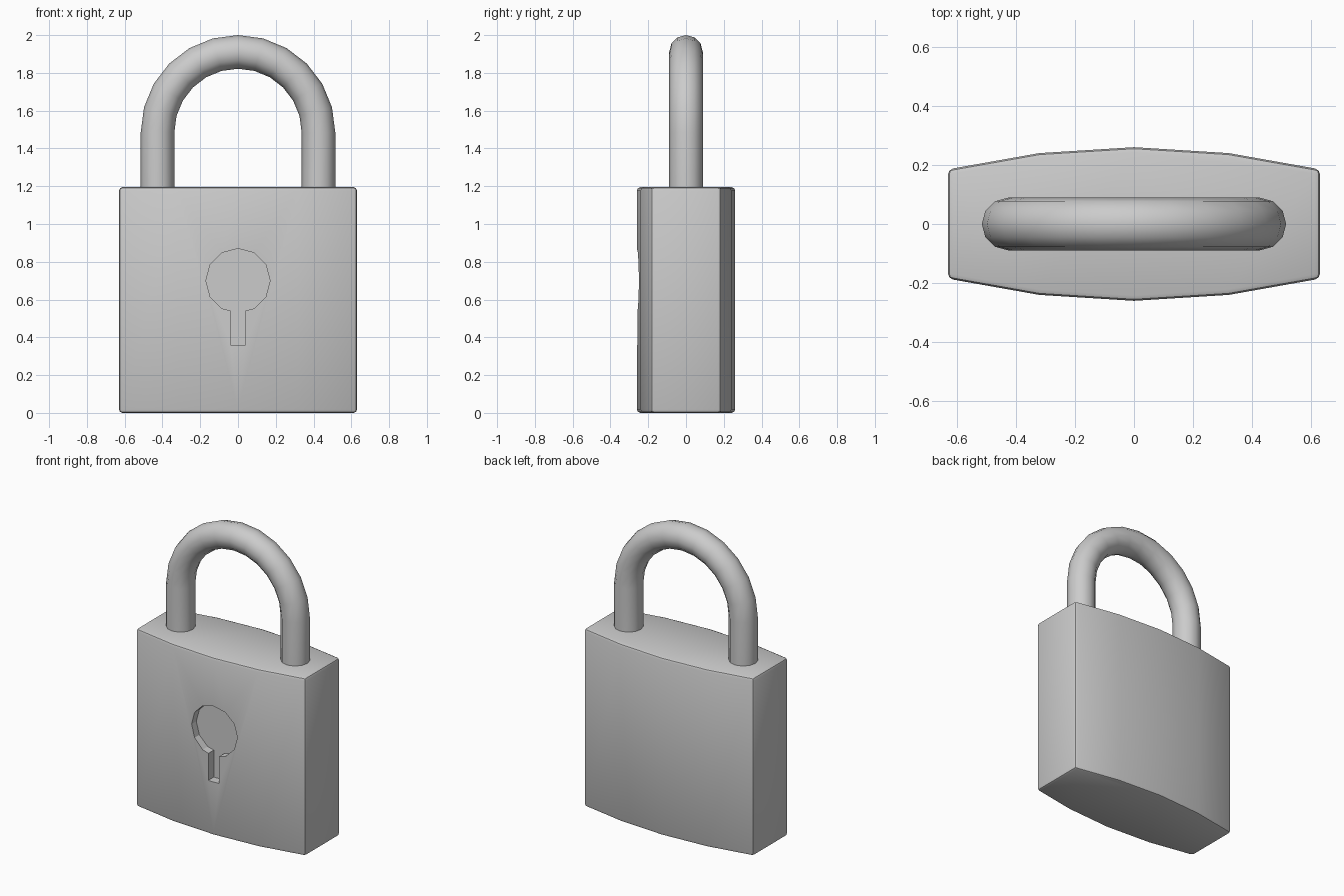
import bpy, bmesh
from math import sin, cos, pi, radians
from mathutils import Vector

cube = bpy.data.objects.get("Cube")
if cube:
    bpy.data.objects.remove(cube, do_unlink=True)

GREY = (0.6, 0.6, 0.6, 1.0)
metal = bpy.data.materials.new("grey_metal")
metal.use_nodes = True
metal.diffuse_color = GREY
metal.node_tree.nodes["Principled BSDF"].inputs["Base Color"].default_value = GREY


def make_object(name, bm):
    bmesh.ops.recalc_face_normals(bm, faces=bm.faces[:])
    mesh = bpy.data.meshes.new(name)
    bm.to_mesh(mesh)
    bm.free()
    mesh.materials.append(metal)
    obj = bpy.data.objects.new(name, mesh)
    bpy.context.collection.objects.link(obj)
    return obj


def loft(name, rings):
    """Skin a list of equal-sized point rings and cap both ends."""
    bm = bmesh.new()
    loops = [[bm.verts.new(p) for p in ring] for ring in rings]
    n = len(loops[0])
    for a, b in zip(loops, loops[1:]):
        for i in range(n):
            j = (i + 1) % n
            bm.faces.new((a[i], a[j], b[j], b[i]))
    bm.faces.new(loops[0])
    bm.faces.new(loops[-1])
    return make_object(name, bm)


def activate(obj):
    bpy.ops.object.select_all(action="DESELECT")
    obj.select_set(True)
    bpy.context.view_layer.objects.active = obj


# Lock body: bowed front and back, flat ends
back = [(0.63, 0.185), (0.32, 0.24), (0, 0.26), (-0.32, 0.24), (-0.63, 0.185)]
plan = back + [(-x, -y) for x, y in back]
body = loft("lock_body", [[(x, y, z) for x, y in plan] for z in (0, 1.195)])

# Keyhole cutter: twelve-sided hole with a slot below
R, HOLE_Z, SLOT = 0.17, 0.7, 0.04
neck = HOLE_Z - 0.159
outline = [(-SLOT, neck), (-SLOT, 0.36), (SLOT, 0.36), (SLOT, neck)]
outline += [(R * cos(radians(a)), HOLE_Z + R * sin(radians(a)))
            for a in range(-60, 241, 30)]
cutter = loft("keyhole_cutter",
              [[(x, y, z) for x, z in outline] for y in (-0.4, -0.2)])
cutter.hide_render = True

# Soften the body edges, then cut the keyhole
activate(body)
bevel = body.modifiers.new("edge_bevel", "BEVEL")
bevel.width = 0.018
bevel.segments = 2
bevel.limit_method = "ANGLE"
bevel.angle_limit = radians(30)
cut = body.modifiers.new("keyhole", "BOOLEAN")
cut.operation = "DIFFERENCE"
cut.solver = "EXACT"
cut.object = cutter
for mod in ("edge_bevel", "keyhole"):
    bpy.ops.object.modifier_apply(modifier=mod)
bpy.data.objects.remove(cutter, do_unlink=True)

# Shackle: round bar swept up, over a half circle and down
BAR, ARCH, ARCH_Z, SIDES, STEPS = 0.089, 0.426, 1.485, 12, 12
stations = [(Vector((ARCH, 0, 1.15)), 0)]
for i in range(STEPS + 1):
    t = pi * i / STEPS
    stations.append((Vector((ARCH * cos(t), 0, ARCH_Z + ARCH * sin(t))), t))
stations.append((Vector((-ARCH, 0, 1.15)), pi))
rings = []
for centre, t in stations:
    outward = Vector((cos(t), 0, sin(t)))
    rings.append([centre + BAR * (outward * cos(2 * pi * k / SIDES)
                                  + Vector((0, 1, 0)) * sin(2 * pi * k / SIDES))
                  for k in range(SIDES)])
shackle = loft("shackle", rings)

for obj, angle in ((body, 25), (shackle, 40)):
    activate(obj)
    bpy.ops.object.shade_smooth_by_angle(angle=radians(angle))
